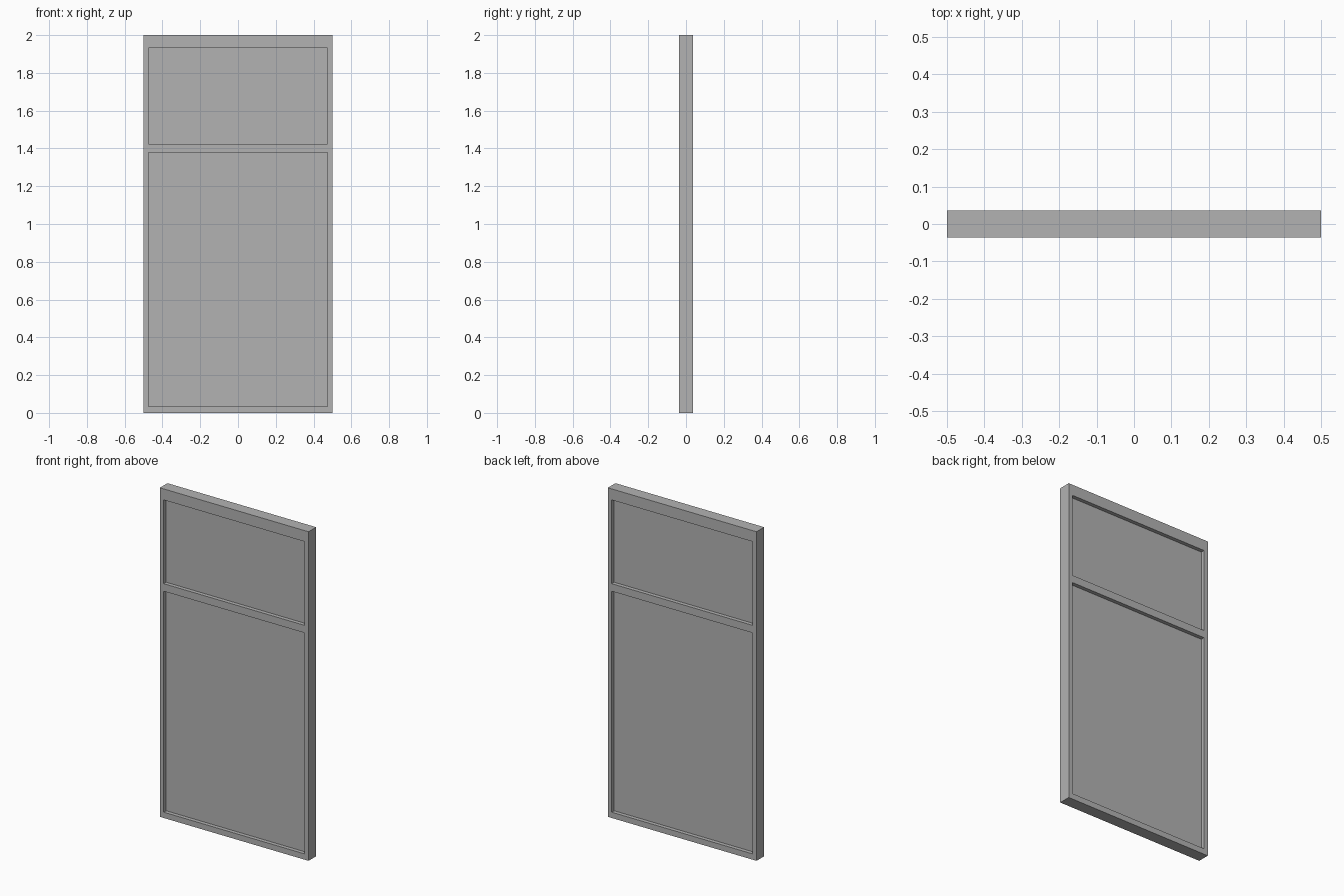
import bpy

cube = bpy.data.objects.get("Cube")
if cube:
    bpy.data.objects.remove(cube, do_unlink=True)

grey = bpy.data.materials.new("plain grey")
grey.use_nodes = True
colour = (0.45, 0.45, 0.45, 1)
grey.diffuse_color = colour
grey.node_tree.nodes["Principled BSDF"].inputs["Base Color"].default_value = colour

WIDTH, HEIGHT, DEPTH = 1.0, 2.0, 0.073
STILE = 0.026
PANEL_DEPTH = 0.026
# Heights of the two recessed openings
OPENINGS = {"lower": (0.035, 1.378), "upper": (1.424, 1.933)}


def box(name, width, depth, bottom, top):
    bpy.ops.mesh.primitive_cube_add(size=1, location=(0, 0, (bottom + top) / 2))
    obj = bpy.context.object
    obj.name = name
    obj.scale = (width, depth, top - bottom)
    bpy.ops.object.transform_apply(location=False, rotation=False, scale=True)
    obj.data.materials.append(grey)
    return obj


# Frame with an opening cut through for each panel
frame = box("door_frame", WIDTH, DEPTH, 0, HEIGHT)
inner = WIDTH - 2 * STILE
for label, (bottom, top) in OPENINGS.items():
    cutter = box(label + "_opening_cutter", inner, DEPTH * 3, bottom, top)
    cut = frame.modifiers.new(label + "_opening", "BOOLEAN")
    cut.operation = "DIFFERENCE"
    cut.solver = "EXACT"
    cut.object = cutter
    bpy.context.view_layer.objects.active = frame
    bpy.ops.object.modifier_apply(modifier=cut.name)
    bpy.data.objects.remove(cutter, do_unlink=True)
    # Flat panel recessed from both faces
    box(label + "_panel", inner, PANEL_DEPTH, bottom, top)
